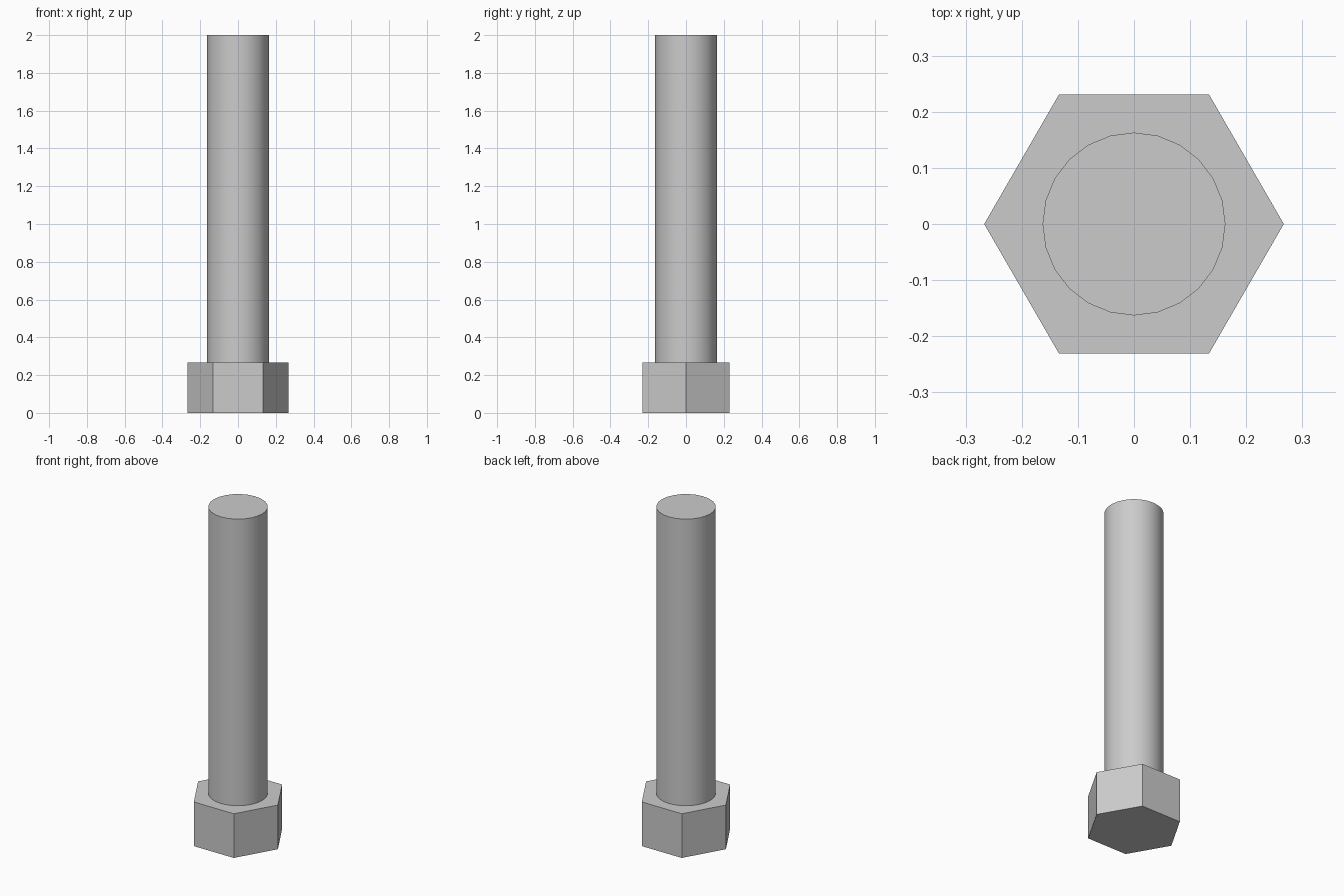
import bpy, bmesh
from math import cos, sin, tau, radians

if "Cube" in bpy.data.objects:
    bpy.data.objects.remove(bpy.data.objects["Cube"])


def prism(name, sides, radius, z0, z1, smooth=False):
    """Upright regular prism with a corner on the +x axis."""
    bm = bmesh.new()
    ring = [bm.verts.new((radius * cos(tau * i / sides),
                          radius * sin(tau * i / sides), z0)) for i in range(sides)]
    base = bm.faces.new(ring)
    top = bmesh.ops.extrude_face_region(bm, geom=[base], use_keep_orig=True)
    bmesh.ops.translate(bm, vec=(0, 0, z1 - z0),
                        verts=[g for g in top["geom"] if isinstance(g, bmesh.types.BMVert)])
    bmesh.ops.recalc_face_normals(bm, faces=bm.faces)
    mesh = bpy.data.meshes.new(name)
    bm.to_mesh(mesh)
    bm.free()
    obj = bpy.data.objects.new(name, mesh)
    bpy.context.collection.objects.link(obj)
    if smooth:
        bpy.ops.object.select_all(action='DESELECT')
        obj.select_set(True)
        bpy.context.view_layer.objects.active = obj
        bpy.ops.object.shade_smooth_by_angle(angle=radians(30))
    return obj


HEAD_TOP = 0.267

# Hexagonal head
prism("bolt_head", 6, 0.267, 0, HEAD_TOP)

# Round shank
prism("bolt_shank", 24, 0.163, HEAD_TOP, 2.0, smooth=True)
